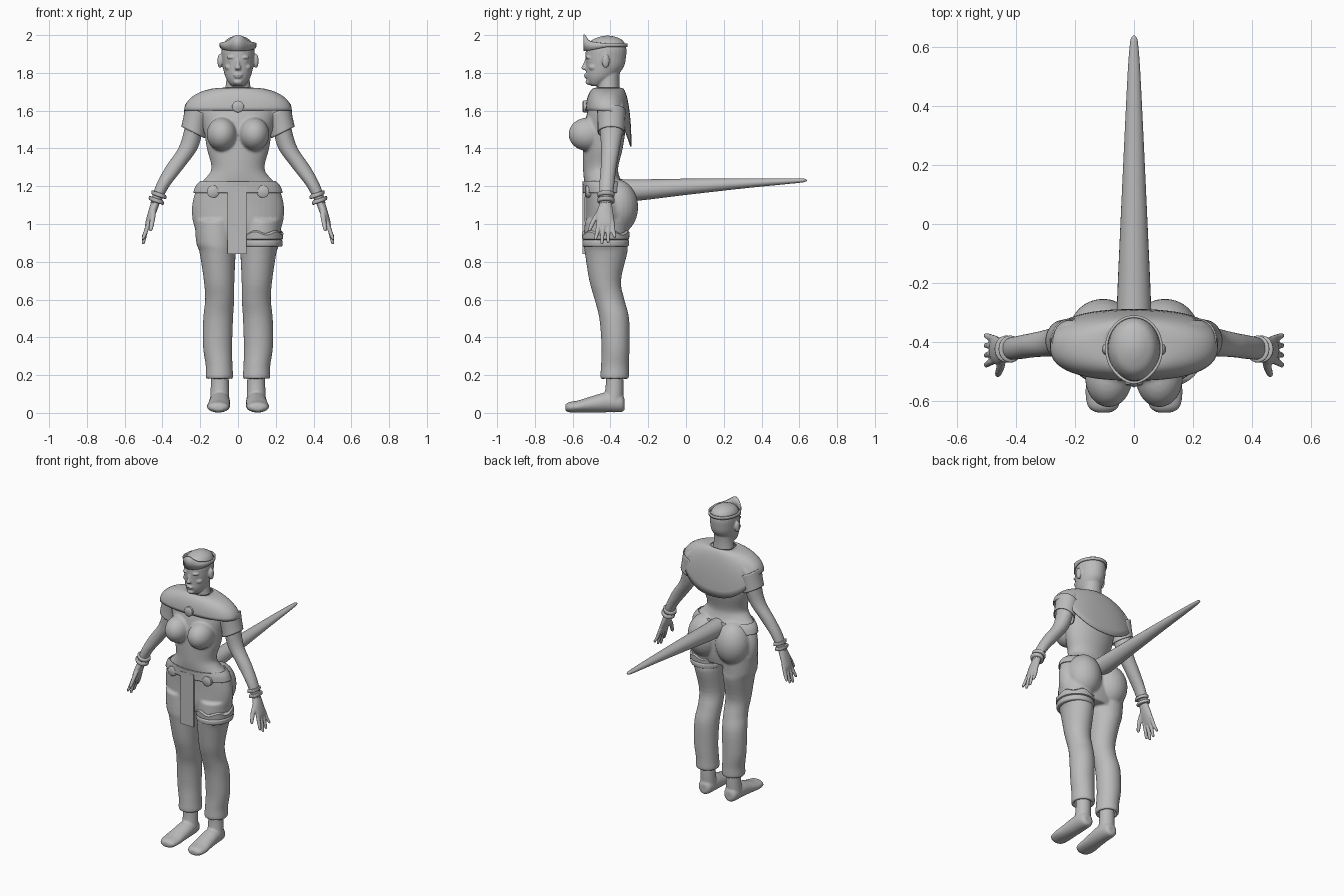
import bpy, bmesh, math
from mathutils import Matrix, Vector

grey = bpy.data.materials.new("stone_grey")
grey.diffuse_color = (0.5, 0.5, 0.5, 1)


def smooth_rings(rings, steps):
    """Catmull-Rom interpolation of the rings."""
    out = []
    for i in range(len(rings) - 1):
        p = [rings[min(max(i + k, 0), len(rings) - 1)] for k in (-1, 0, 1, 2)]
        for s in range(steps):
            t = s / steps
            out.append([0.5 * (2 * b + (c - a) * t + (2 * a - 5 * b + 4 * c - d) * t * t
                               + (3 * b - a - 3 * c + d) * t ** 3) for a, b, c, d in zip(*p)])
    return out + [rings[-1]]


def skin(bm, rows, caps=True):
    """Join closed rows of points into a tube."""
    vs = [[bm.verts.new(p) for p in row] for row in rows]
    n = len(vs[0])
    for a, b in zip(vs, vs[1:]):
        for i in range(n):
            bm.faces.new((a[i], a[(i + 1) % n], b[(i + 1) % n], b[i]))
    if caps:
        bm.faces.new(vs[0])
        bm.faces.new(vs[-1])


def loft(bm, rings, side=1, n=28, steps=4, axis="Z", caps=True, shear=0):
    """Rings are (station, centre x, other centre, radius x, other radius)."""
    rows = []
    for t, cx, co, rx, ro in smooth_rings(rings, steps):
        row = []
        for i in range(n):
            a = 2 * math.pi * i / n
            x, o = cx + rx * math.cos(a), co + ro * math.sin(a)
            z = t + shear * (x - cx)
            row.append((side * x, o, z) if axis == "Z" else (side * x, t, o))
        rows.append(row)
    skin(bm, rows, caps)


def ball(bm, centre, radii):
    m = Matrix.Translation(centre) @ Matrix.Diagonal((*radii, 1))
    bmesh.ops.create_uvsphere(bm, u_segments=24, v_segments=16, radius=1, matrix=m)


def finish(bm, name, voxel=0, thick=0, smooth=4):
    bmesh.ops.recalc_face_normals(bm, faces=bm.faces)
    me = bpy.data.meshes.new(name)
    bm.to_mesh(me)
    bm.free()
    me.materials.append(grey)
    me.polygons.foreach_set("use_smooth", [True] * len(me.polygons))
    me.set_sharp_from_angle(angle=math.radians(40))
    ob = bpy.data.objects.new(name, me)
    bpy.context.collection.objects.link(ob)
    if voxel:
        r = ob.modifiers.new("blend", "REMESH")
        r.mode, r.voxel_size, r.use_smooth_shade = "VOXEL", voxel, True
        s = ob.modifiers.new("soften", "SMOOTH")
        s.factor, s.iterations = 0.5, smooth
    if thick:
        s = ob.modifiers.new("thickness", "SOLIDIFY")
        s.thickness, s.offset = thick, 0
    return ob


# Body: torso, bust, hips, trouser legs and arms blended together
bm = bmesh.new()
loft(bm, [(1.71, 0, -.41, .08, .065), (1.66, 0, -.405, .17, .083), (1.6, 0, -.415, .2, .105),
          (1.5, 0, -.43, .18, .11), (1.4, 0, -.44, .165, .105), (1.3, 0, -.452, .14, .093),
          (1.25, 0, -.447, .165, .095), (1.2, 0, -.433, .213, .103), (1.1, 0, -.42, .243, .112),
          (1.0, 0, -.42, .236, .112), (.93, 0, -.42, .2, .1)], n=40)
arm = [(1.66, .17, -.4, .055, .065), (1.6, .213, -.395, .06, .07), (1.5, .235, -.395, .05, .062),
       (1.4, .265, -.4, .052, .05), (1.3, .335, -.41, .05, .042), (1.2, .4, -.42, .037, .04),
       (1.11, .438, -.425, .027, .034)]
leg = [(1.02, .118, -.42, .112, .115), (.9, .115, -.425, .106, .116), (.85, .108, -.423, .096, .113),
       (.7, .1, -.428, .081, .084), (.6, .097, -.405, .077, .079), (.5, .105, -.38, .079, .079),
       (.35, .108, -.373, .077, .074), (.25, .1, -.376, .071, .074), (.185, .098, -.378, .072, .075),
       (.185, .098, -.378, .054, .056), (.25, .098, -.378, .05, .052)]
for s in (-1, 1):
    ball(bm, (s * .086, -.522, 1.475), (.08, .1, .088))
    ball(bm, (s * .105, -.365, 1.09), (.115, .112, .145))
    loft(bm, arm, s)
    loft(bm, leg, s)
finish(bm, "body", voxel=.008)

# Head with neck, nose, brow, lips, chin and ears
bm = bmesh.new()
loft(bm, [(1.73, 0, -.47, .03, .03), (1.745, 0, -.47, .046, .046), (1.78, 0, -.45, .067, .078),
          (1.83, 0, -.43, .08, .1), (1.88, 0, -.425, .086, .107), (1.93, 0, -.422, .086, .106),
          (1.97, 0, -.418, .068, .085), (1.99, 0, -.416, .036, .045), (1.997, 0, -.416, .01, .01)])
loft(bm, [(1.84, 0, -.405, .062, .06), (1.76, 0, -.41, .062, .057), (1.67, 0, -.41, .075, .06)])
loft(bm, [(1.875, 0, -.522, .008, .012), (1.845, 0, -.532, .01, .014),
          (1.825, 0, -.537, .016, .018), (1.815, 0, -.53, .012, .01)], n=12)
ball(bm, (0, -.529, 1.79), (.024, .012, .006))
ball(bm, (0, -.526, 1.778), (.02, .012, .006))
ball(bm, (0, -.512, 1.752), (.025, .02, .016))
for s in (-1, 1):
    ball(bm, (s * .033, -.516, 1.882), (.026, .016, .008))
    ball(bm, (s * .033, -.509, 1.862), (.018, .013, .008))
    ball(bm, (s * .045, -.49, 1.83), (.025, .025, .018))
    ball(bm, (s * .095, -.425, 1.863), (.014, .02, .038))
finish(bm, "head", voxel=.005, smooth=2)

# Circlet with a pointed front
bm = bmesh.new()
rows = [[], []]
for i in range(48):
    a = 2 * math.pi * i / 48
    f = max(0, -math.sin(a))
    x, y = .092 * math.cos(a), -.422 + .108 * math.sin(a) - .008 * f ** 8
    rows[0].append((x, y, 1.937 - .022 * f))
    rows[1].append((x * 1.02, y, 1.956 + .012 * f + .034 * f ** 10))
skin(bm, rows, caps=False)
finish(bm, "circlet", thick=.009)

# Shoulder cape: dome over the shoulders, hem dropping to a point at the back
bm = bmesh.new()
rows = []
for k in range(11):
    t = k / 10 * math.pi / 2
    row = []
    for i in range(56):
        a = 2 * math.pi * i / 56
        c, s = math.cos(a), math.sin(a)
        sy = math.copysign(abs(s) ** .75, s)
        cx = math.copysign(abs(c) ** .85, c)
        hem = 1.6 - .19 * max(0, s) ** 1.5
        h = math.sin(t)
        row.append((cx * (.078 + .204 * h), -.41 + sy * (.068 + .05 * h),
                    1.718 - (1.718 - hem) * (1 - math.cos(t))))
    rows.append(row)
skin(bm, rows, caps=False)
finish(bm, "shoulder_cape", thick=.007)

for s, label in ((-1, "right"), (1, "left")):
    # Short flared sleeve
    bm = bmesh.new()
    loft(bm, [(1.6, .214, -.395, .063, .073), (1.54, .228, -.395, .058, .07),
              (1.485, .238, -.396, .06, .069)], s, caps=False, shear=.5)
    finish(bm, label + "_sleeve", thick=.005)

    # Hand with four fingers and a thumb
    bm = bmesh.new()
    loft(bm, [(1.15, .425, -.425, .025, .032), (1.11, .438, -.425, .024, .033),
              (1.06, .455, -.43, .022, .045), (1.01, .473, -.427, .017, .046),
              (.985, .48, -.425, .011, .042)], s)
    for y0, y1, tip in ((-.461, -.478, .915), (-.437, -.445, .892),
                        (-.413, -.412, .9), (-.391, -.378, .925)):
        loft(bm, [(1.02, .468, y0, .012, .012), (.96, .488, (y0 + y1) / 2, .012, .0115),
                  (tip + .01, .501, y1, .009, .009), (tip, .503, y1, .004, .004)], s, n=12)
    loft(bm, [(1.075, .447, -.45, .014, .018), (1.03, .452, -.482, .014, .015),
              (.975, .461, -.508, .011, .011), (.962, .463, -.511, .005, .005)], s, n=12)
    finish(bm, label + "_hand", voxel=.0045, smooth=2)

    # Twin wrist bangles
    bm = bmesh.new()
    for z in (1.125, 1.155):
        x = .435 - (z - 1.12) * .45
        loft(bm, [(z - .012, x, -.424, .032, .038), (z - .008, x, -.424, .039, .045),
                  (z + .008, x, -.424, .039, .045), (z + .012, x, -.424, .032, .038)],
             s, shear=.35)
    finish(bm, label + "_bangles")

    # Bare foot and ankle
    bm = bmesh.new()
    loft(bm, [(.28, .096, -.38, .046, .044), (.15, .096, -.378, .048, .047),
              (.06, .097, -.385, .052, .052)], s)
    loft(bm, [(-.325, .097, .045, .024, .03), (-.345, .097, .052, .046, .048),
              (-.42, .097, .056, .055, .053), (-.5, .1, .045, .058, .043),
              (-.57, .104, .034, .061, .032), (-.62, .104, .03, .052, .027),
              (-.639, .104, .028, .026, .014)], s, axis="Y")
    finish(bm, label + "_foot", voxel=.006, smooth=3)

# Tapering tail
bm = bmesh.new()
loft(bm, [(-.38, 0, 1.178, .06, .06), (-.25, 0, 1.18, .057, .056), (0, 0, 1.197, .046, .043),
          (.3, 0, 1.215, .032, .027), (.52, 0, 1.226, .021, .016), (.61, 0, 1.23, .014, .011),
          (.632, 0, 1.231, .009, .007), (.64, 0, 1.231, .002, .002)], axis="Y")
finish(bm, "tail")

# Waist belt
bm = bmesh.new()
loft(bm, [(1.225, 0, -.438, .198, .108), (1.2, 0, -.433, .221, .111),
          (1.165, 0, -.428, .234, .115)], n=48, caps=False)
finish(bm, "belt", thick=.007)

# Front cloth panel hanging from the belt
bm = bmesh.new()
bmesh.ops.create_cube(bm, size=1, matrix=Matrix.Translation((-.005, -.542, 1.02))
                      @ Matrix.Diagonal((.1, .012, .36, 1)))
finish(bm, "front_cloth")

# Belt studs and cape brooch
for name, x, y, z, r in (("right_belt_stud", -.132, -.523, 1.172, .033),
                         ("left_belt_stud", .132, -.523, 1.172, .033),
                         ("cape_brooch", 0, -.535, 1.622, .031)):
    bm = bmesh.new()
    loft(bm, [(y - .012, x, z, r * .8, r * .8), (y - .007, x, z, r, r),
              (y + .02, x, z, r, r)], n=24, axis="Y", steps=1)
    finish(bm, name)

# Thigh garter: plain lower band and scalloped upper band
bm = bmesh.new()
loft(bm, [(.88, .121, -.425, .106, .114), (.886, .121, -.425, .114, .122),
          (.91, .121, -.425, .115, .123), (.916, .121, -.425, .106, .114)], n=40)
rows = []
for z, grow in ((.916, -.004), (.92, .004), (.95, .006), (.958, -.004)):
    row = []
    for i in range(60):
        a = 2 * math.pi * i / 60
        wave = .009 * math.sin(6 * a) * (z > .93)
        row.append((.121 + (.113 + grow) * math.cos(a),
                    -.425 + (.12 + grow) * math.sin(a), z + wave))
    rows.append(row)
skin(bm, rows)
finish(bm, "thigh_garter")
